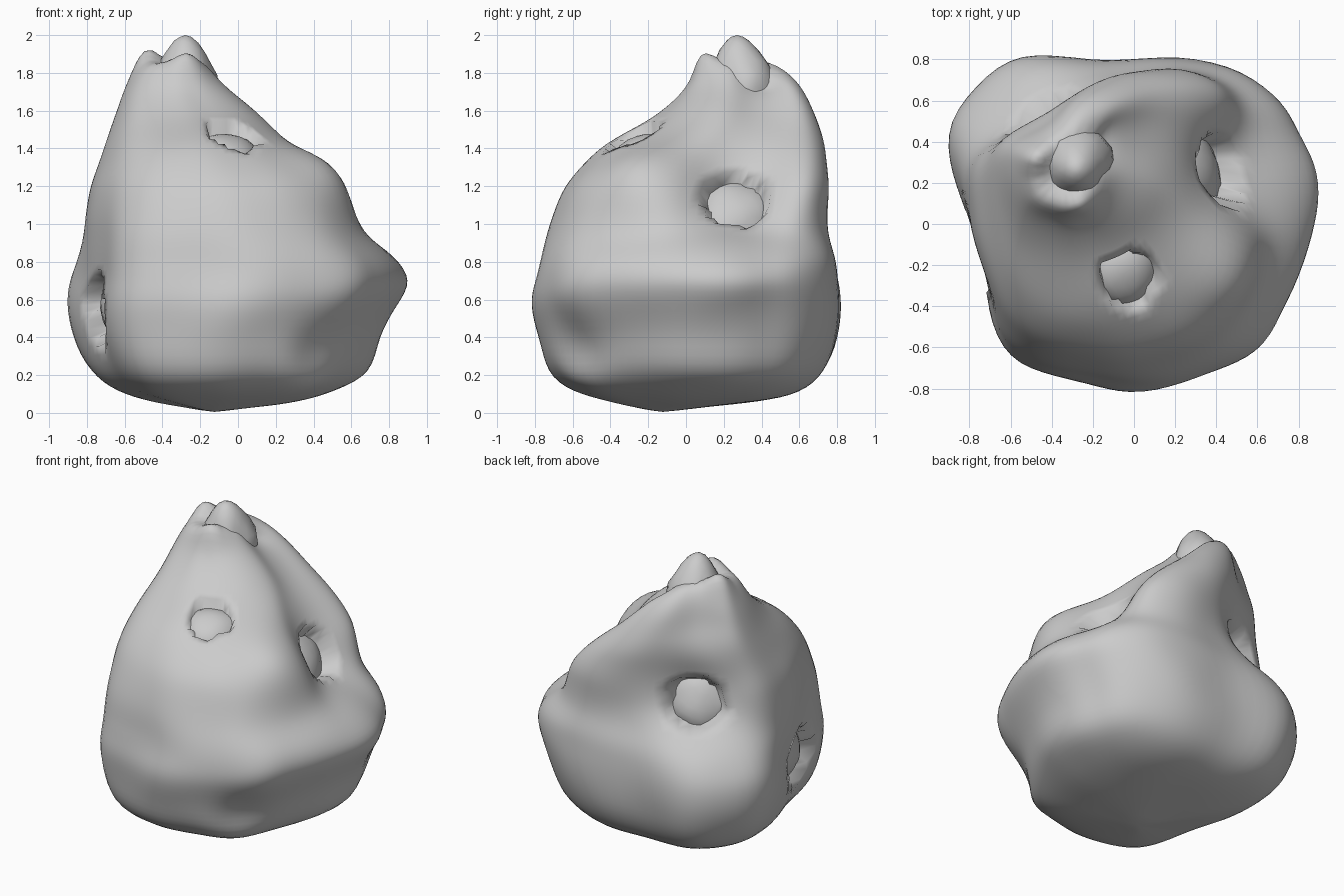
import bpy, bmesh, math
from mathutils import Vector, noise

cube = bpy.data.objects.get("Cube")
if cube:
    bpy.data.objects.remove(cube)

# One plain grey for all the stone
grey = bpy.data.materials.new("stone_grey")
grey.use_nodes = True
grey.diffuse_color = (0.6, 0.6, 0.6, 1)
grey.node_tree.nodes["Principled BSDF"].inputs["Base Color"].default_value = grey.diffuse_color
grey.node_tree.nodes["Principled BSDF"].inputs["Roughness"].default_value = 0.8

# Ground plan of the boulder at its widest
plan = [(.91, .1), (.89, .3), (.81, .45), (.74, .6), (.52, .76), (.25, .83), (-.1, .79),
        (-.48, .84), (-.7, .73), (-.92, .5), (-.87, .25), (-.8, 0), (-.73, -.25),
        (-.66, -.57), (-.52, -.72), (-.2, -.79), (0, -.83), (.25, -.78), (.47, -.72),
        (.64, -.61), (.74, -.4), (.87, -.12)]

# Three-cornered plan of the upper part, hollow on the right and back left
upper = [(.76, .08), (.68, .3), (.7, .46), (.76, .6), (.72, .74), (.46, .82), (.15, .8),
         (-.12, .7), (-.4, .6), (-.65, .5), (-.91, .3), (-.88, .02), (-.82, -.25),
         (-.7, -.55), (-.5, -.72), (-.2, -.79), (.05, -.83), (.28, -.77), (.48, -.71),
         (.68, -.58), (.84, -.38), (.9, -.14)]

# Height, then the x and y limits of the plan at that height
levels = [(.03, -.3, .08, -.28, .1), (.06, -.46, .34, -.42, .4), (.11, -.66, .54, -.62, .62),
          (.21, -.82, .71, -.76, .75), (.4, -.89, .75, -.79, .82), (.58, -.92, .87, -.84, .83),
          (.7, -.91, .93, -.81, .82), (.82, -.89, .87, -.78, .81), (.93, -.85, .72, -.75, .77),
          (1.05, -.83, .65, -.71, .76),
          (1.2, -.81, .59, -.66, .77), (1.32, -.77, .47, -.56, .76), (1.42, -.73, .33, -.44, .75),
          (1.52, -.69, .19, -.24, .72), (1.62, -.66, .07, -.11, .68), (1.75, -.62, -.08, .02, .61),
          (1.88, -.52, -.18, .08, .46)]

# Soft hollows and bulges: centre, radius, push
pushes = [((.44, .26, 1.2), .24, (-.05, 0, -.06)),        # hollow on the right slope
          ((-.5, .56, 1.15), .22, (.06, -.06, 0)),        # hollow on the back left slope
          ((-.5, .48, 1.65), .2, (.06, -.07, 0)),         # trimmed back left corner
          ((.42, -.25, 1.25), .22, (.04, -.03, .04)),     # front right shoulder
          ((.5, -.65, .32), .2, (-.06, .06, 0)),          # scooped front corner
          ((-.49, .34, 1.85), .09, (0, 0, .07)),          # collar tips
          ((-.26, .08, 1.85), .09, (0, -.01, .06)),
          ((-.13, .42, 1.85), .12, (0, 0, -.08))]


def finish(obj, angle):
    obj.data.materials.append(grey)
    bpy.ops.object.select_all(action="DESELECT")
    obj.select_set(True)
    bpy.context.view_layer.objects.active = obj
    bpy.ops.object.shade_smooth_by_angle(angle=math.radians(angle))


def add_object(name, bm):
    bmesh.ops.recalc_face_normals(bm, faces=bm.faces[:])
    mesh = bpy.data.meshes.new(name)
    bm.to_mesh(mesh)
    bm.free()
    obj = bpy.data.objects.new(name, mesh)
    bpy.context.collection.objects.link(obj)
    return obj


# Boulder body, lofted through the levels and closed at both ends
bm = bmesh.new()
rings = []
for z, x0, x1, y0, y1 in levels:
    blend = min(1, max(0, (z - .75) / .35))
    ring = []
    for a, b in zip(plan, upper):
        p = Vector(a).lerp(Vector(b), blend)
        ring.append(bm.verts.new((x0 + (p.x / .91 + 1) / 2 * (x1 - x0),
                                  y0 + (p.y / .83 + 1) / 2 * (y1 - y0), z)))
    rings.append(ring)
n = len(plan)
for low, high in zip(rings, rings[1:]):
    for i in range(n):
        bm.faces.new((low[i], low[(i + 1) % n], high[(i + 1) % n], high[i]))
for ring, tip in ((rings[0], (-.13, -.13, 0)), (rings[-1], (-.34, .28, 1.82))):
    end = bm.verts.new(tip)
    for i in range(n):
        bm.faces.new((ring[i], ring[(i + 1) % n], end))
boulder = add_object("boulder", bm)
bpy.context.view_layer.objects.active = boulder
smooth = boulder.modifiers.new("smooth", "SUBSURF")
smooth.levels = 2
bpy.ops.object.modifier_apply(modifier=smooth.name)

# Worn hollows, raised tips and a gentle unevenness
normals = [v.normal.copy() for v in boulder.data.vertices]
for v, normal in zip(boulder.data.vertices, normals):
    start = v.co.copy()
    for centre, radius, push in pushes:
        v.co += Vector(push) * math.exp(-((start - Vector(centre)).length / radius) ** 2)
    v.co += normal * noise.noise(start * 2.6) * .02 * min(1, start.z / .2)
boulder.data.update()
finish(boulder, 50)


# Inner stones showing through ragged openings
def opening(name, centre, outward, radius, sink):
    aim = Vector(outward).normalized()
    spot = Vector(centre)
    bpy.context.view_layer.update()
    _, base, out, _ = boulder.ray_cast(spot + aim * .6, -aim)
    # Cut a steep, uneven pit square to the surface
    for v in boulder.data.vertices:
        offset = v.co - base
        across = (offset - out * offset.dot(out)).length
        edge = radius * (1 + .3 * noise.noise(v.co * 7))
        if across < edge and abs(offset.dot(out)) < .3:
            v.co -= out * sink * min(1, (edge - across) / (.15 * radius))
    boulder.data.update()
    # Rounded stone filling the pit just below its rim
    bm = bmesh.new()
    bmesh.ops.create_icosphere(bm, subdivisions=3, radius=radius * 1.2)
    turn = out.to_track_quat("Z", "Y")
    for v in bm.verts:
        v.co *= 1 + .12 * noise.noise(v.co * 6 + spot)
        v.co.z *= .6
        v.co = turn @ v.co + base - out * (radius * .72 + .025)
    finish(add_object(name, bm), 60)


opening("right_inner_stone", (.41, .27, 1.12), (.8, 0, .6), .18, .13)
opening("back_inner_stone", (-.42, .5, 1.09), (-.7, .7, .15), .17, .13)
opening("front_inner_stone", (-.02, -.25, 1.42), (0, -.5, .85), .15, .12)
opening("left_inner_stone", (-.72, -.17, .55), (-1, -.15, 0), .18, .12)

# Rounded stone rising to the peak
bm = bmesh.new()
bmesh.ops.create_icosphere(bm, subdivisions=3, radius=1)
for v in bm.verts:
    taper = 1 - .3 * max(0, v.co.z)
    uneven = 1 + .2 * noise.noise(v.co * 2) * (1 - abs(v.co.z))
    v.co = Vector((-.28 + v.co.x * .18 * taper * uneven,
                   .31 + v.co.y * .19 * taper * uneven - .04 * max(0, v.co.z),
                   1.72 + v.co.z * .28))
finish(add_object("peak_stone", bm), 60)
